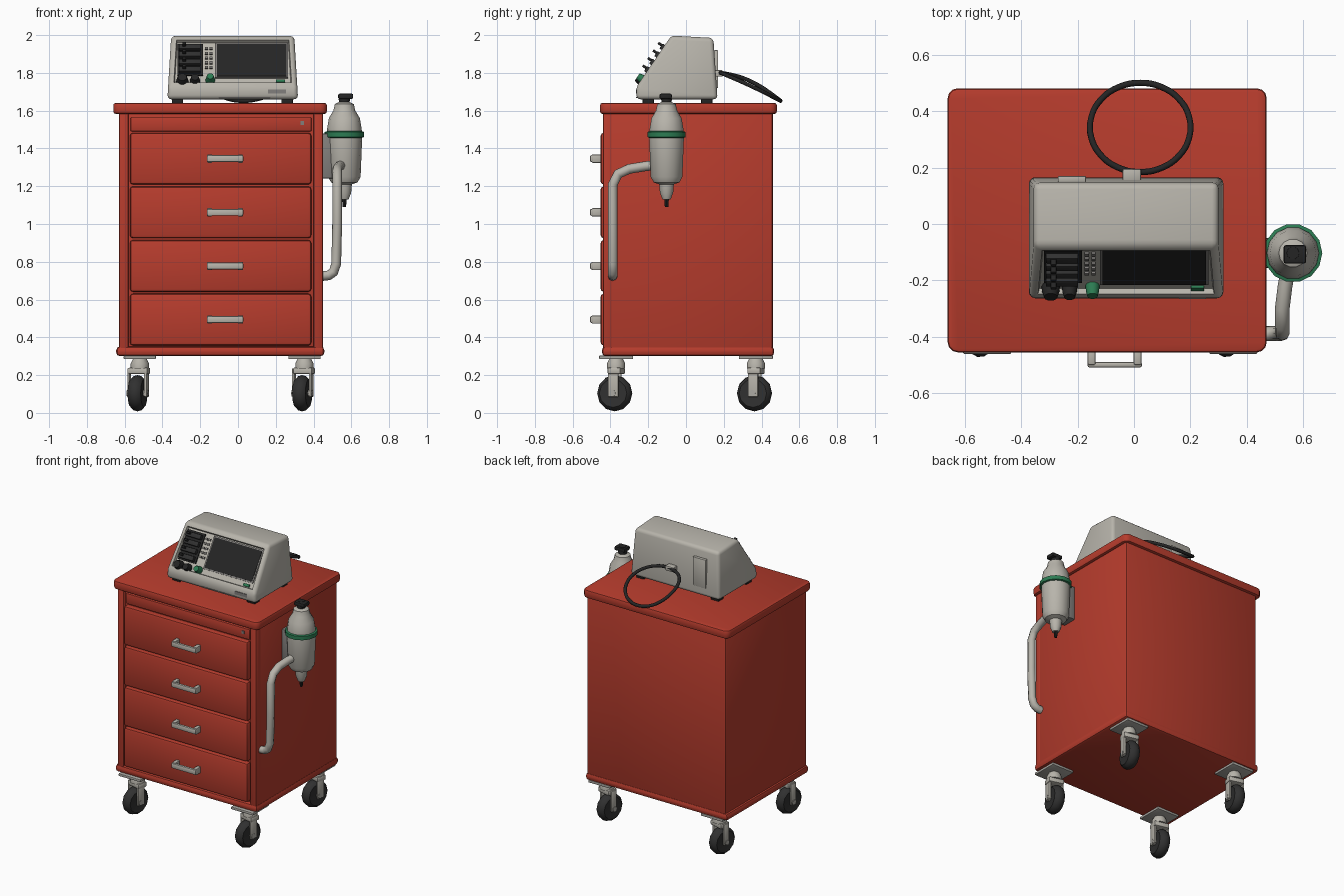
import bpy, bmesh, math
from mathutils import Vector, Matrix

if "Cube" in bpy.data.objects:
    bpy.data.objects.remove(bpy.data.objects["Cube"])


def material(name, rgb):
    m = bpy.data.materials.new(name)
    m.diffuse_color = (*rgb, 1)
    m.use_nodes = True
    m.node_tree.nodes["Principled BSDF"].inputs["Base Color"].default_value = m.diffuse_color
    return m


RED = material("cabinet red", (0.47, 0.045, 0.026))
GREY = material("light grey", (0.48, 0.46, 0.41))
STEEL = material("steel grey", (0.40, 0.39, 0.36))
MID = material("mid grey", (0.22, 0.21, 0.20))
BLACK = material("black", (0.018, 0.018, 0.018))
RUBBER = material("rubber", (0.03, 0.03, 0.03))
GREEN = material("green", (0.025, 0.20, 0.085))


def finish(name, bm, mat, matrix=None, angle=35):
    bmesh.ops.recalc_face_normals(bm, faces=bm.faces[:])
    me = bpy.data.meshes.new(name)
    bm.to_mesh(me)
    bm.free()
    me.materials.append(mat)
    ob = bpy.data.objects.new(name, me)
    bpy.context.collection.objects.link(ob)
    if matrix is not None:
        ob.matrix_world = matrix
    bpy.ops.object.select_all(action='DESELECT')
    ob.select_set(True)
    bpy.context.view_layer.objects.active = ob
    bpy.ops.object.shade_smooth_by_angle(angle=math.radians(angle))
    return ob


def bevel_sharp(bm, width, segments=2, limit=0.3):
    edges = [e for e in bm.edges if len(e.link_faces) == 2 and e.calc_face_angle(0) > limit]
    bmesh.ops.bevel(bm, geom=edges, offset=width, segments=segments, profile=0.5,
                    affect='EDGES', clamp_overlap=True)


def box(name, lo, hi, mat, bevel=0.0, matrix=None):
    lo, hi = Vector(lo), Vector(hi)
    bm = bmesh.new()
    bmesh.ops.create_cube(bm, size=1)
    for v in bm.verts:
        v.co = Vector(a * b for a, b in zip(v.co, hi - lo)) + (lo + hi) / 2
    if bevel:
        bevel_sharp(bm, bevel)
    return finish(name, bm, mat, matrix)


def lathe(name, profile, mat, matrix, sides=14):
    """Spin (radius, height) points about local z, capping both ends."""
    bm = bmesh.new()
    rings = []
    for r, z in profile:
        rings.append([bm.verts.new((r * math.cos(2 * math.pi * i / sides),
                                    r * math.sin(2 * math.pi * i / sides), z)) for i in range(sides)])
    for a, b in zip(rings, rings[1:]):
        for i in range(sides):
            j = (i + 1) % sides
            bm.faces.new((a[i], a[j], b[j], b[i]))
    bm.faces.new(rings[0])
    bm.faces.new(rings[-1])
    return finish(name, bm, mat, matrix, 40)


def tube(name, points, radius, mat, closed=False, smooth=True):
    cu = bpy.data.curves.new(name, 'CURVE')
    cu.dimensions = '3D'
    cu.bevel_depth = radius
    cu.bevel_resolution = 2
    cu.resolution_u = 5
    cu.use_fill_caps = True
    if smooth:
        sp = cu.splines.new('BEZIER')
        sp.bezier_points.add(len(points) - 1)
        for p, co in zip(sp.bezier_points, points):
            p.co = co
            p.handle_left_type = p.handle_right_type = 'AUTO'
    else:
        sp = cu.splines.new('POLY')
        sp.points.add(len(points) - 1)
        for p, co in zip(sp.points, points):
            p.co = (*co, 1)
    sp.use_cyclic_u = closed
    cu.materials.append(mat)
    ob = bpy.data.objects.new(name, cu)
    bpy.context.collection.objects.link(ob)
    bpy.ops.object.select_all(action='DESELECT')
    ob.select_set(True)
    bpy.context.view_layer.objects.active = ob
    bpy.ops.object.convert(target='MESH')
    bpy.ops.object.shade_smooth_by_angle(angle=math.radians(50))


T = Matrix.Translation

# Cabinet shell: body, front posts, bottom rim, worktop
box("cabinet_body", (-0.63, -0.415, 0.31), (0.45, 0.46, 1.60), RED, 0.015)
box("left_post", (-0.63, -0.44, 0.31), (-0.58, -0.38, 1.60), RED, 0.012)
box("right_post", (0.40, -0.44, 0.31), (0.45, -0.38, 1.60), RED, 0.012)
box("bottom_rim", (-0.645, -0.445, 0.30), (0.457, 0.467, 0.352), RED, 0.02)
box("top_panel", (-0.57, -0.43, 1.49), (0.39, -0.40, 1.565), RED, 0.008)
box("lock", (0.33, -0.435, 1.525), (0.35, -0.428, 1.545), MID)

worktop = bmesh.new()
bmesh.ops.create_cube(worktop, size=1)
for v in worktop.verts:
    v.co = (v.co.x * 1.13 - 0.095, v.co.y * 0.935 + 0.013, v.co.z * 0.058 + 1.612)
bmesh.ops.bevel(worktop, geom=[e for e in worktop.edges if abs(e.verts[0].co.z - e.verts[1].co.z) > 0.01],
                offset=0.035, segments=3, profile=0.5, affect='EDGES')
bevel_sharp(worktop, 0.012, 2, 0.9)
finish("worktop", worktop, RED)

# Four drawers with bracket handles
for i in range(4):
    z = 1.346 - i * 0.284
    box("drawer_%d" % (i + 1), (-0.572, -0.452, z - 0.137), (0.388, -0.40, z + 0.137), RED, 0.016)
    box("handle_bar_%d" % (i + 1), (-0.165, -0.508, z - 0.018), (0.028, -0.488, z + 0.018), GREY, 0.007)
    for x in (-0.15, 0.013):
        box("handle_post_%d" % (i + 1), (x - 0.014, -0.50, z - 0.022), (x + 0.014, -0.445, z + 0.022), GREY, 0.006)

# Swivel casters
TYRE = [(0.035, -0.034), (0.075, -0.036), (0.09, -0.022), (0.096, 0),
        (0.09, 0.022), (0.075, 0.036), (0.035, 0.034)]
for x in (-0.52, 0.352):
    for y in (-0.37, 0.37):
        box("caster_plate", (x - 0.085, y - 0.09, 0.285), (x + 0.085, y + 0.09, 0.303), STEEL, 0.004)
        lathe("caster_swivel", [(0.048, 0.235), (0.048, 0.262), (0.034, 0.29)], GREY, T((x, y, 0)), 12)
        yaw = T((x, y, 0)) @ Matrix.Rotation(math.radians(-14), 4, 'Z')
        lathe("caster_wheel", TYRE, RUBBER,
              yaw @ T((-0.01, -0.01, 0.104)) @ Matrix.Rotation(math.pi / 2, 4, 'Y'), 12)
        lathe("caster_axle", [(0.018, -0.056), (0.018, 0.058)], STEEL,
              yaw @ T((-0.01, -0.01, 0.104)) @ Matrix.Rotation(math.pi / 2, 4, 'Y'), 8)
        box("fork_crown", (-0.055, -0.036, 0.205), (0.05, 0.036, 0.24), GREY, 0.008, yaw)
        box("fork_right_leg", (0.031, -0.034, 0.085), (0.046, 0.022, 0.235), GREY, 0.005, yaw)
        box("fork_left_leg", (-0.062, -0.028, 0.088), (-0.05, 0.016, 0.235), GREY, 0.004, yaw)

# Monitor housing: wedge profile, narrowing upward, recessed sloped face
SIDE = [(-0.262, 1.66), (-0.264, 1.725), (-0.078, 1.997), (0.145, 1.985), (0.167, 1.66)]
bm = bmesh.new()
sides = []
for s in (-1, 1):
    sides.append([bm.verts.new((-0.028 + s * (0.346 - 0.06 * (z - 1.66)), y, z)) for y, z in SIDE])
    bm.faces.new(sides[-1])
for i in range(5):
    j = (i + 1) % 5
    bm.faces.new((sides[0][i], sides[0][j], sides[1][j], sides[1][i]))
bmesh.ops.recalc_face_normals(bm, faces=bm.faces[:])
bevel_sharp(bm, 0.022, 3)
bm.normal_update()
slope = max(bm.faces, key=lambda f: f.calc_area() if f.normal.y < -0.5 and f.normal.z > 0.3 else 0)
bmesh.ops.inset_individual(bm, faces=[slope], thickness=0.010, depth=0)
bmesh.ops.inset_individual(bm, faces=[slope], thickness=0.006, depth=-0.02)
finish("monitor_housing", bm, GREY)
for x in (-0.32, 0.26):
    for y in (-0.2, 0.11):
        box("monitor_foot", (x - 0.03, y - 0.03, 1.635), (x + 0.03, y + 0.03, 1.668), BLACK, 0.005)

# Frame lying on the sloped face: local x right, z up the slope, -y outward
TILT = math.atan2(0.186, 0.272)


def on_slope(x, z):
    y = -0.264 + (z - 1.725) * 0.186 / 0.272
    inward = Vector((0, math.cos(TILT), -math.sin(TILT))) * 0.02
    return T(Vector((x, y, z + 0.010)) + inward) @ Matrix.Rotation(-TILT, 4, 'X')


def slope_box(name, x, z, w, h, d, mat, bevel=0.0):
    box(name, (-w / 2, -d, -h / 2), (w / 2, 0.004, h / 2), mat, bevel, on_slope(x, z))


slope_box("screen_border", 0.072, 1.866, 0.385, 0.222, 0.003, MID)
slope_box("screen", 0.072, 1.866, 0.367, 0.205, 0.006, BLACK)
slope_box("module_bay", -0.252, 1.87, 0.135, 0.20, 0.005, BLACK)
for i in range(4):
    slope_box("plug_module_%d" % (i + 1), -0.255, 1.808 + i * 0.04, 0.115, 0.032, 0.028, RUBBER, 0.004)
    slope_box("module_latch_%d" % (i + 1), -0.285, 1.812 + i * 0.04, 0.02, 0.014, 0.05, BLACK, 0.003)
for r in range(5):
    for c in range(2):
        slope_box("keypad_key", -0.167 + c * 0.024, 1.83 + r * 0.025, 0.015, 0.014, 0.004, MID)
slope_box("power_key", 0.225, 1.756, 0.045, 0.018, 0.007, GREEN)
for name, x, z, r, mat in (("left_knob", -0.295, 1.757, 0.03, BLACK),
                           ("middle_knob", -0.228, 1.757, 0.025, BLACK),
                           ("green_knob", -0.147, 1.762, 0.023, GREEN)):
    lathe(name, [(r * 1.1, -0.004), (r, 0.02), (r * 0.8, 0.04)], mat,
          on_slope(x, z) @ Matrix.Rotation(math.pi / 2, 4, 'X'), 10)
box("front_label", (0.16, -0.266, 1.69), (0.255, -0.258, 1.712), MID)
box("bottom_slot", (-0.10, -0.264, 1.668), (0.17, -0.2, 1.673), MID)

# Rear cover and cable with its plug
box("rear_cover", (-0.27, 0.148, 1.72), (-0.17, 0.17, 1.92), GREY, 0.004)
box("cable_plug", (-0.04, 0.15, 1.78), (0.025, 0.195, 1.815), GREY, 0.006)
loop = []
for i in range(14):
    a = 2 * math.pi * i / 14 - math.pi / 2
    t = (math.sin(a) + 1) / 2
    x = 0.022 + 0.178 * math.cos(a)
    loop.append((x, 0.342 + 0.158 * math.sin(a),
                 1.80 - 0.148 * t + (0.03 if x < 0.022 else 0.005) * math.sin(math.pi * t)))
tube("power_cable", loop, 0.011, BLACK, closed=True)

# Hanging bottle with collar, valve, nozzle and wall bracket
AT = T((0.563, -0.103, 0))
lathe("bottle", [(0.022, 1.13), (0.036, 1.165), (0.04, 1.21), (0.07, 1.22), (0.086, 1.25), (0.094, 1.45),
                 (0.092, 1.50), (0.082, 1.56), (0.058, 1.60), (0.05, 1.635), (0.03, 1.645)], GREY, AT)
lathe("bottle_collar", [(0.09, 1.455), (0.104, 1.46), (0.104, 1.487), (0.09, 1.492)], GREEN, AT)
lathe("bottle_nozzle", [(0.009, 1.09), (0.013, 1.14)], BLACK, AT, 8)
lathe("valve", [(0.026, 1.635), (0.03, 1.66), (0.022, 1.692)], BLACK, AT, 10)
box("valve_lever", (0.53, -0.14, 1.662), (0.61, -0.075, 1.69), BLACK, 0.008)
box("bottle_bracket", (0.44, -0.155, 1.24), (0.51, -0.05, 1.48), MID, 0.008)

# Bent support pipe from the bottle down to the cabinet side
tube("support_pipe", [(0.55, -0.14, 1.315), (0.535, -0.22, 1.305), (0.525, -0.30, 1.292), (0.525, -0.36, 1.265),
                      (0.525, -0.387, 1.21), (0.525, -0.388, 1.0), (0.52, -0.388, 0.79),
                      (0.505, -0.388, 0.745), (0.48, -0.388, 0.728), (0.44, -0.388, 0.724)],
     0.026, GREY, smooth=False)
